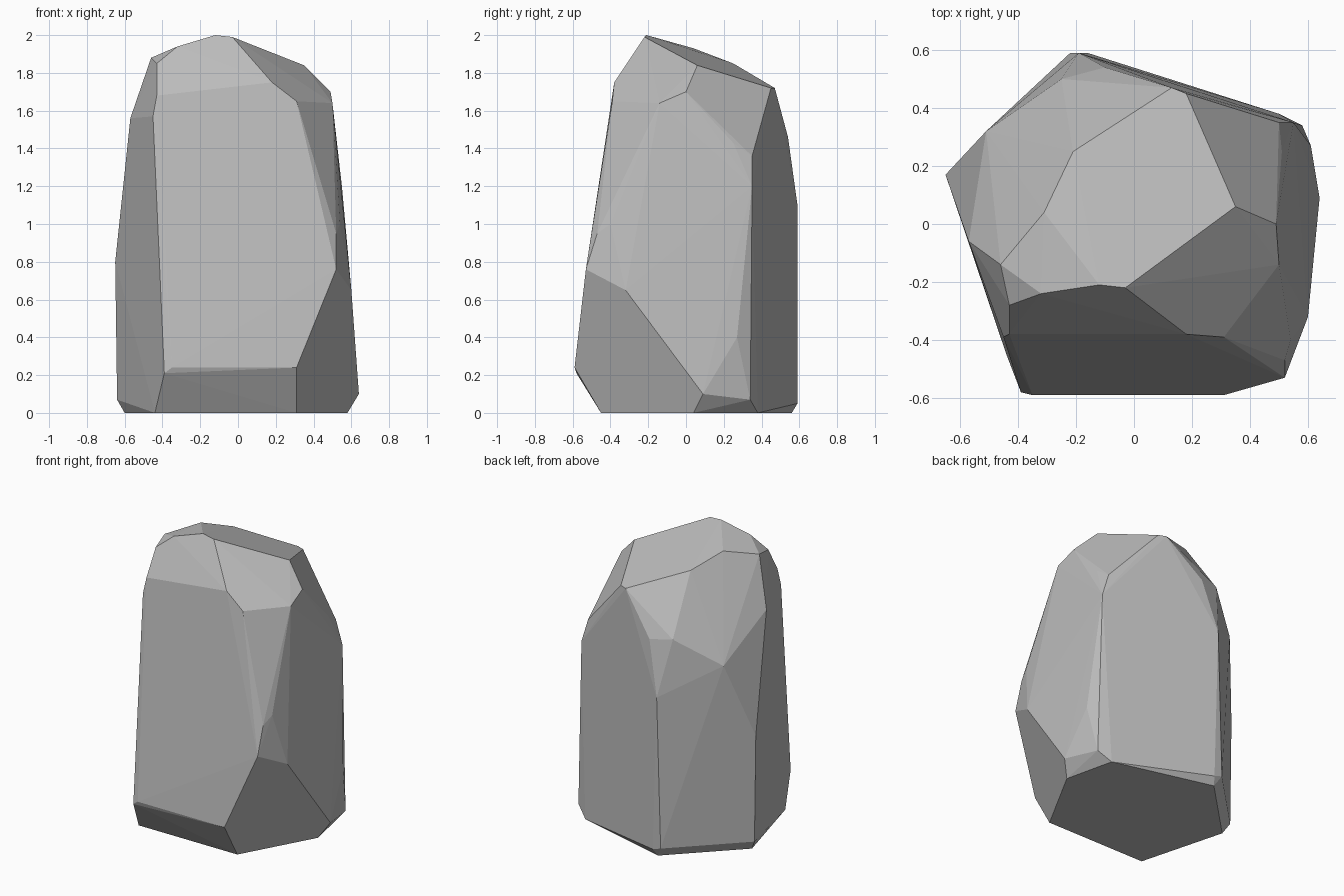
import bpy
import bmesh
from math import radians


def make_material(name, colour):
    """One flat colour, shown in the viewport and in renders."""
    material = bpy.data.materials.new(name)
    material.use_nodes = True
    material.diffuse_color = colour
    shader = material.node_tree.nodes["Principled BSDF"]
    shader.inputs["Base Color"].default_value = colour
    shader.inputs["Roughness"].default_value = 0.9
    return material


def chiselled_solid(name, outlines, material):
    """Wrap rough outlines in a convex shell and merge nearly flat facets."""
    mesh = bpy.data.meshes.new(name)
    solid = bmesh.new()
    for outline in outlines:
        for corner in outline:
            solid.verts.new(corner)
    hull = bmesh.ops.convex_hull(solid, input=solid.verts[:])
    spare = {item for item in hull["geom_interior"] + hull["geom_unused"]
             if isinstance(item, bmesh.types.BMVert)}
    bmesh.ops.delete(solid, geom=list(spare), context="VERTS")
    bmesh.ops.dissolve_limit(solid, angle_limit=radians(1.5),
                             verts=solid.verts[:], edges=solid.edges[:])
    bmesh.ops.recalc_face_normals(solid, faces=solid.faces[:])
    for face in solid.faces:
        face.smooth = False
    solid.to_mesh(mesh)
    solid.free()
    mesh.materials.append(material)
    rock = bpy.data.objects.new(name, mesh)
    bpy.context.scene.collection.objects.link(rock)
    return rock


default_cube = bpy.data.objects.get("Cube")
if default_cube:
    bpy.data.objects.remove(default_cube, do_unlink=True)

# Flat underside
base = [(.31, -.45, 0), (.58, .04, 0), (.5, .38, 0),
        (-.18, .56, 0), (-.6, .14, 0), (-.44, -.45, 0)]

# Bevelled foot just above the ground
foot = [(.31, -.59, .24), (.64, .09, .1), (.58, .34, .07),
        (-.16, .59, .05), (-.22, .59, .07), (-.64, .17, .07),
        (-.39, -.58, .21), (-.35, -.59, .24)]

# Widest part of the body
waist = [(.52, -.53, .76), (.6, -.32, .65), (.52, -.47, .95),
         (.54, -.4, 1), (.61, .27, .4), (.55, .35, 1.2),
         (-.19, .59, 1.1), (-.65, .17, .8)]

# Sloping shoulders
shoulder = [(.31, -.39, 1.65), (.5, -.14, 1.64), (.49, 0, 1.7),
            (.51, .25, 1.43), (.5, .35, 1.36), (-.1, .54, 1.46),
            (-.25, .5, 1.48), (-.51, .32, 1.3), (-.57, -.06, 1.56),
            (-.45, -.39, 1.57), (-.43, -.38, 1.68)]

# Tilted crown
crown = [(.18, -.38, 1.75), (-.03, -.22, 1.99), (-.12, -.21, 2),
         (-.32, -.24, 1.94), (-.43, -.28, 1.85), (-.46, -.14, 1.88),
         (-.31, .04, 1.93), (-.21, .25, 1.85), (.13, .47, 1.72),
         (.18, .45, 1.72), (.35, .06, 1.84)]

stone = make_material("grey stone", (.5, .5, .5, 1))
chiselled_solid("standing_rock", [base, foot, waist, shoulder, crown], stone)
